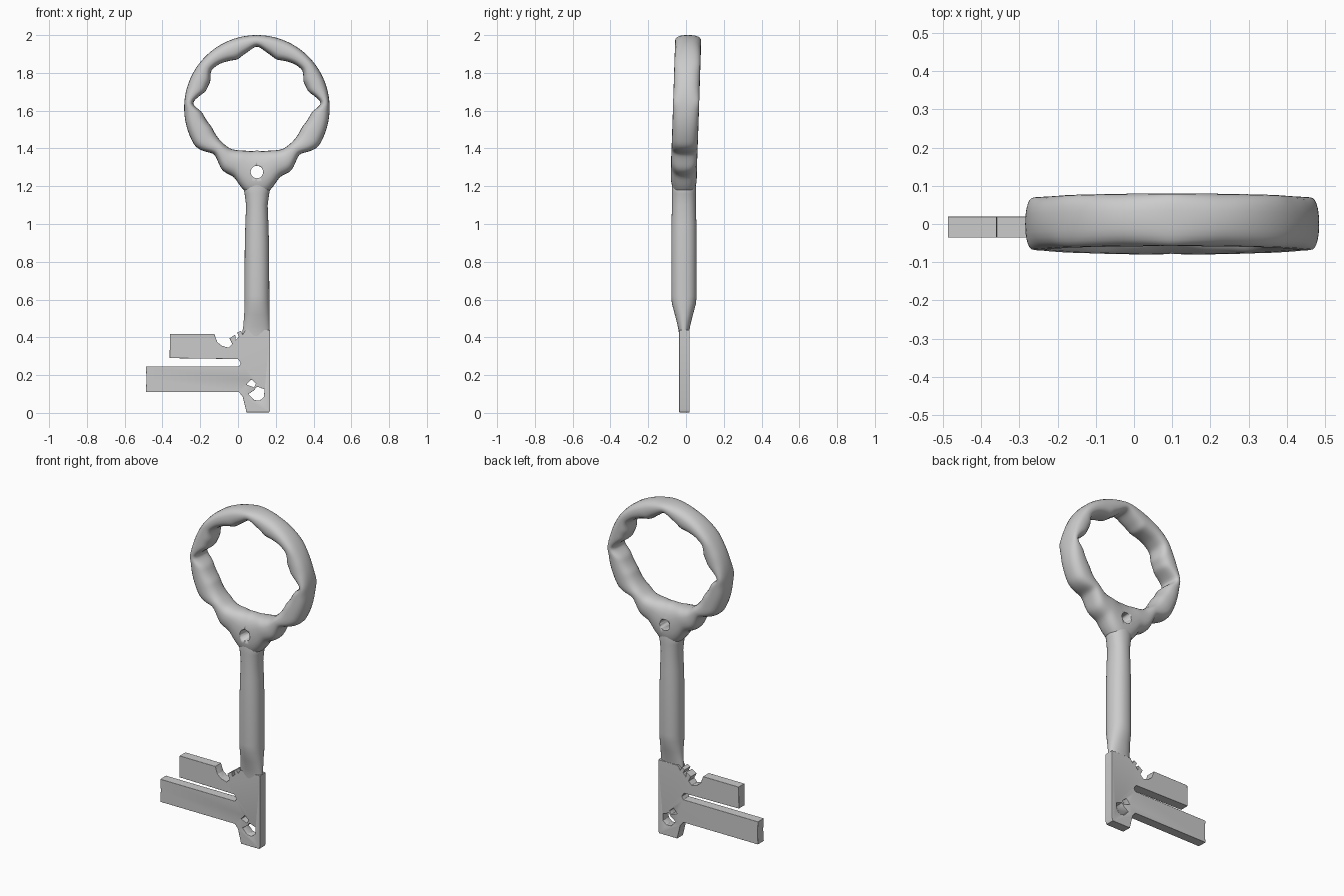
import bpy, bmesh, math

if "Cube" in bpy.data.objects:
    bpy.data.objects.remove(bpy.data.objects["Cube"])

CX, CZ = 0.10, 1.615          # centre of the bow ring


def finish(name, bm, angle=40):
    bmesh.ops.recalc_face_normals(bm, faces=bm.faces)
    me = bpy.data.meshes.new(name)
    bm.to_mesh(me)
    bm.free()
    ob = bpy.data.objects.new(name, me)
    bpy.context.collection.objects.link(ob)
    bpy.ops.object.select_all(action='DESELECT')
    ob.select_set(True)
    bpy.context.view_layer.objects.active = ob
    bpy.ops.object.shade_smooth_by_angle(angle=math.radians(angle))
    return ob


def loft(name, sections, closed, angle=40):
    """Skin a list of point rings."""
    bm = bmesh.new()
    rings = [[bm.verts.new(p) for p in s] for s in sections]
    n = len(rings[0])
    for i in range(len(rings) - (0 if closed else 1)):
        a, b = rings[i], rings[(i + 1) % len(rings)]
        for j in range(n):
            k = (j + 1) % n
            bm.faces.new((a[j], a[k], b[k], b[j]))
    if not closed:
        bm.faces.new(rings[0])
        bm.faces.new(rings[-1])
    return finish(name, bm, angle)


def prism(name, points, y0, y1):
    """Extrude an (x, z) outline from y0 to y1."""
    bm = bmesh.new()
    f = bm.faces.new([bm.verts.new((x, y0, z)) for x, z in points])
    r = bmesh.ops.extrude_face_region(bm, geom=[f])
    for v in r['geom']:
        if isinstance(v, bmesh.types.BMVert):
            v.co.y = y1
    return finish(name, bm)


def cut(target, points, name):
    c = prism(name, points, -0.3, 0.3)
    c.hide_render = True
    c.hide_set(True)
    m = target.modifiers.new(name, 'BOOLEAN')
    m.operation, m.object, m.solver = 'DIFFERENCE', c, 'EXACT'


def oval(n, p):
    """Unit superellipse points; p=2 is a circle, larger is boxier."""
    def s(v):
        return math.copysign(abs(v) ** (2 / p), v)
    return [(s(math.cos(t)), s(math.sin(t)))
            for t in (2 * math.pi * i / n for i in range(n))]


def lerp(table, a):
    for (a0, r0), (a1, r1) in zip(table, table[1:]):
        if a0 >= a >= a1:
            return r0 + (r1 - r0) * (a0 - a) / (a0 - a1)
    return table[-1][1]


# Bow: polar radii (degrees, radius) of the right half, mirrored to the left
inner = [(90, .328), (80, .297), (68, .274), (49, .306), (39, .314), (30, .282),
         (17.5, .283), (4, .346), (-4, .291), (-23, .259), (-41, .26),
         (-57.6, .258), (-73, .236), (-90, .226)]
outer = [(90, .385), (-32, .385), (-37, .372), (-47, .33), (-54, .35), (-61, .38),
         (-72, .384), (-80, .436), (-86, .47), (-90, .475)]
N = 180
angles = [360 * i / N for i in range(N)]


def radii(table):
    r = [lerp(table, math.degrees(math.asin(math.sin(math.radians(a))))) for a in angles]
    for _ in range(2):
        r = [(r[i - 1] + 2 * r[i] + r[(i + 1) % N]) / 4 for i in range(N)]
    return r


sections = []
for a, ri, ro in zip(angles, radii(inner), radii(outer)):
    c, s = math.cos(math.radians(a)), math.sin(math.radians(a))
    mid, half = (ri + ro) / 2, (ro - ri) / 2
    sections.append([(CX + (mid + half * u) * c, 0.011 * s + 0.069 * v,
                      CZ + (mid + half * u) * s) for u, v in oval(24, 2.5)])
bow = loft("bow", sections, True, 60)
cut(bow, [(CX + .033 * u, 1.275 + .033 * v) for u, v in oval(20, 2)], "collar_hole_cutter")

# Shaft: round stem that flattens into the blade (z, x centre, half x, half y)
stem = [(1.235, .10, .06, .06), (1.20, .10, .074, .064), (1.16, .10, .065, .064),
        (1.10, .10, .057, .063), (1.0, .10, .061, .066), (.90, .10, .064, .067),
        (.62, .10, .066, .067), (.58, .10, .066, .064), (.52, .10, .067, .048),
        (.46, .098, .07, .033), (.42, .095, .073, .026), (.36, .095, .07, .022)]
loft("shaft", [[(x + hx * u, -.011 + hy * v, z) for u, v in oval(32, 2.2)]
               for z, x, hx, hy in stem], False)

# Blade with the two bits and the worn, ragged upper edge
outline = [(.045, .003), (.165, .003), (.17, .02), (.17, .44), (.04, .44), (.025, .415),
           (.015, .435), (-.005, .425), (.005, .405), (-.012, .385), (-.015, .415),
           (-.045, .395), (-.03, .365), (-.05, .345), (-.085, .355), (-.11, .375),
           (-.125, .418), (-.36, .418), (-.362, .29), (0, .285), (.015, .262),
           (.005, .245), (-.488, .245), (-.484, .18), (-.488, .11), (.005, .11),
           (.025, .085)]
blade = prism("blade_and_bits", outline, -.036, .019)
cut(blade, [(.045, .15), (.07, .178), (.095, .155), (.085, .135)], "small_gap_cutter")
cut(blade, [(.055, .1), (.085, .12), (.1, .14), (.14, .125), (.138, .085),
            (.115, .065), (.085, .068)], "tip_hole_cutter")
bev = blade.modifiers.new("soft_edges", 'BEVEL')
bev.width, bev.segments, bev.limit_method = .006, 2, 'ANGLE'
